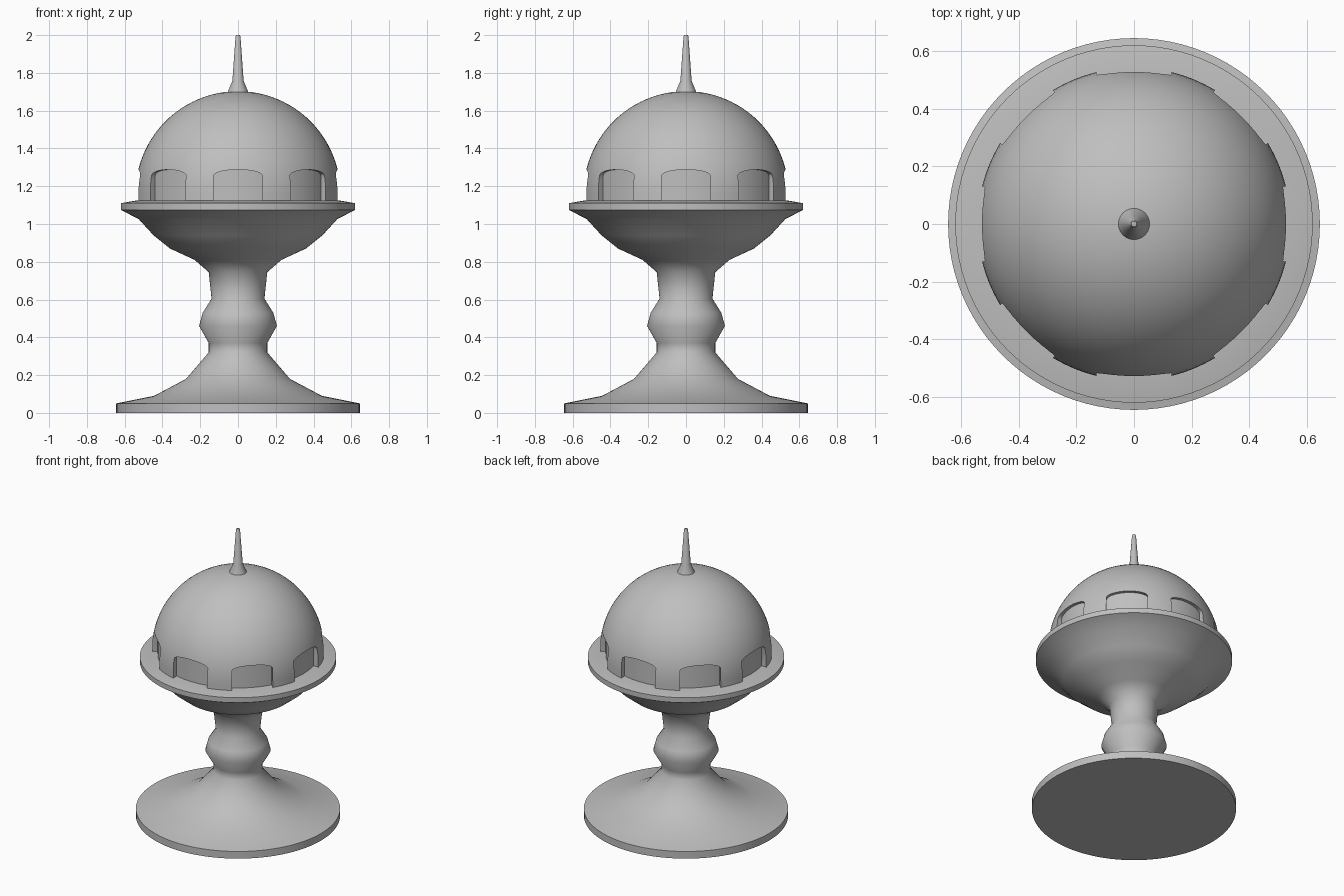
import bpy, bmesh
from math import pi, sin, cos, radians
from mathutils import Matrix, Vector

cube = bpy.data.objects.get("Cube")
if cube:
    bpy.data.objects.remove(cube, do_unlink=True)

grey = bpy.data.materials.new("stone_grey")
grey.use_nodes = True
grey.diffuse_color = (0.52, 0.52, 0.52, 1)
grey.node_tree.nodes["Principled BSDF"].inputs["Base Color"].default_value = grey.diffuse_color


def make_object(name, bm):
    bmesh.ops.recalc_face_normals(bm, faces=bm.faces)
    mesh = bpy.data.meshes.new(name)
    bm.to_mesh(mesh)
    bm.free()
    mesh.materials.append(grey)
    obj = bpy.data.objects.new(name, mesh)
    bpy.context.collection.objects.link(obj)
    return obj


def select_only(obj):
    bpy.ops.object.select_all(action='DESELECT')
    obj.select_set(True)
    bpy.context.view_layer.objects.active = obj


def smooth(obj, angle=50):
    select_only(obj)
    bpy.ops.object.shade_smooth_by_angle(angle=radians(angle))


def lathe(name, profile, steps=96):
    """Turn (radius, height) points round the z axis; the ends lie on the axis."""
    bm = bmesh.new()
    verts = [bm.verts.new((r, 0, z)) for r, z in profile]
    edges = [bm.edges.new(pair) for pair in zip(verts, verts[1:])]
    bmesh.ops.spin(bm, geom=verts + edges, cent=(0, 0, 0), axis=(0, 0, 1),
                   angle=2 * pi, steps=steps)
    bmesh.ops.remove_doubles(bm, verts=bm.verts, dist=0.0005)
    return make_object(name, bm)


# Foot, turned stem and bowl with its rim
pedestal = lathe("pedestal", [
    (0, 0), (0.645, 0), (0.645, 0.05), (0.445, 0.09), (0.275, 0.18),
    (0.155, 0.32), (0.155, 0.37), (0.206, 0.46), (0.187, 0.53),
    (0.14, 0.605), (0.155, 0.745), (0.23, 0.81), (0.36, 0.87),
    (0.447, 0.94), (0.525, 1.025), (0.62, 1.075), (0.62, 1.11),
    (0.535, 1.125), (0, 1.125)])
smooth(pedestal)

# Dome: short drum below a hemisphere
RADIUS, CENTRE = 0.543, 1.16
arc = [(RADIUS * cos(t * pi / 48), CENTRE + RADIUS * sin(t * pi / 48)) for t in range(24)]
dome = lathe("dome", [(0, 1.1), (RADIUS, 1.1)] + arc + [(0, CENTRE + RADIUS)])

# Eight arched openings cut through the dome wall
HALF, SPRING, RISE = 0.13, 1.255, 0.033
outline = [(-HALF, 1.05), (HALF, 1.05)]
outline += [(HALF * cos(k * pi / 12), SPRING + RISE * sin(k * pi / 12)) for k in range(13)]
bm = bmesh.new()
for i in range(8):
    turn = Matrix.Rotation(i * pi / 4, 4, 'Z')
    face = bm.faces.new([bm.verts.new(turn @ Vector((x, -0.42, z))) for x, z in outline])
    out = bmesh.ops.extrude_face_region(bm, geom=[face])
    moved = [v for v in out["geom"] if isinstance(v, bmesh.types.BMVert)]
    bmesh.ops.translate(bm, verts=moved, vec=turn @ Vector((0, -0.23, 0)))
cutter = make_object("opening_cutter", bm)
cutter.hide_render = True

cut = dome.modifiers.new("openings", 'BOOLEAN')
cut.operation = 'DIFFERENCE'
cut.solver = 'EXACT'
cut.object = cutter
select_only(dome)
bpy.ops.object.modifier_apply(modifier=cut.name)
bpy.data.objects.remove(cutter, do_unlink=True)
smooth(dome, 35)

# Recessed wall seen inside the openings
recess = lathe("recessed_wall", [(0, 1.1), (0.507, 1.1), (0.507, 1.3), (0, 1.3)])
smooth(recess)

# Spire with a flared foot
spire = lathe("spire", [(0, 1.68), (0.057, 1.69), (0.055, 1.698), (0.03, 1.757),
                        (0.013, 1.992), (0.009, 2), (0, 2)], 40)
smooth(spire)
